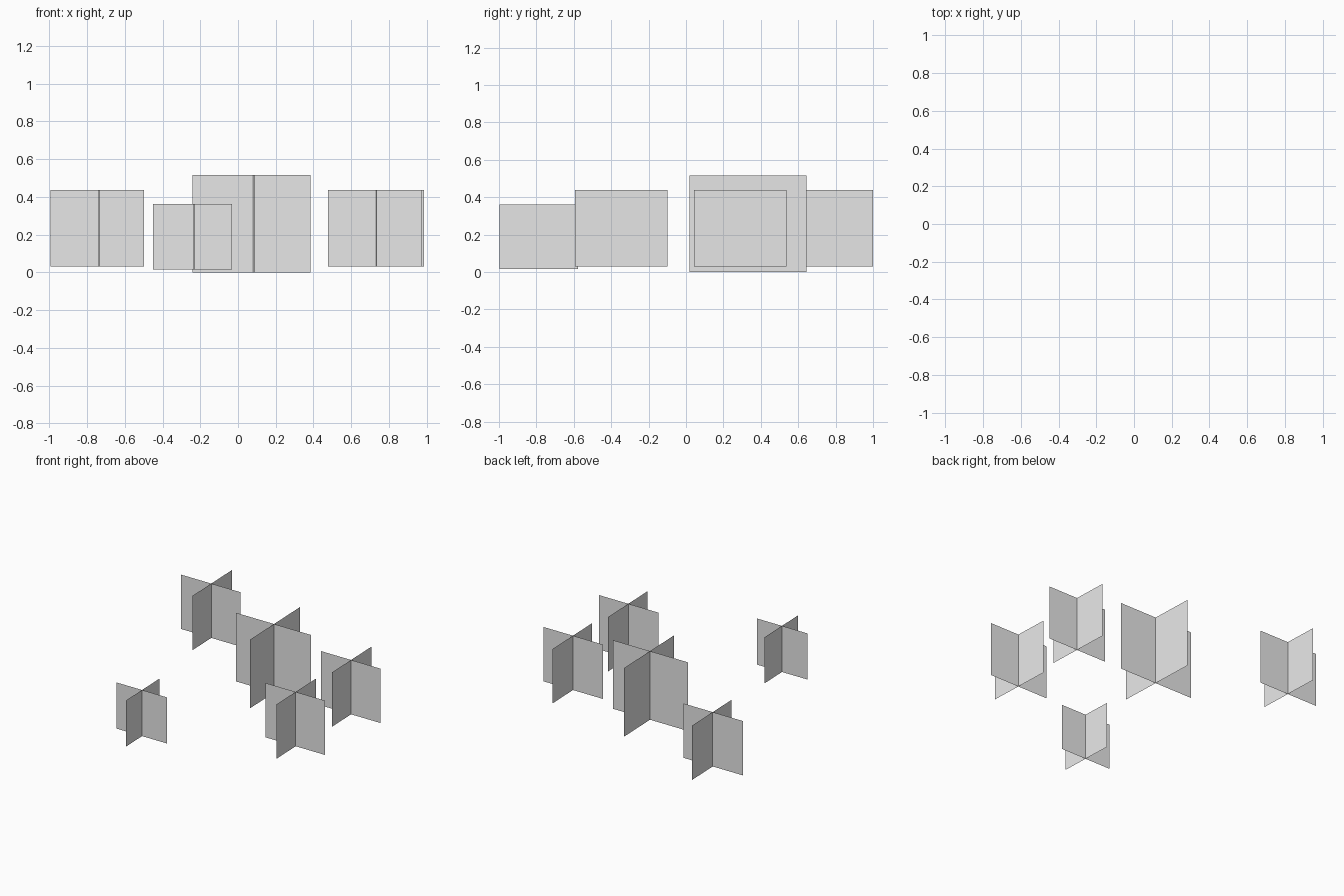
import bpy
import bmesh
from math import radians, sin, cos

cube = bpy.data.objects.get("Cube")
if cube:
    bpy.data.objects.remove(cube, do_unlink=True)

grey = bpy.data.materials.new("plain grey")
grey.use_nodes = True
colour = (0.8, 0.8, 0.8, 1)
grey.diffuse_color = colour
grey.node_tree.nodes["Principled BSDF"].inputs["Base Color"].default_value = colour

HEIGHT_RATIO = 0.824   # card height compared with its width
SKEW = radians(2.1)    # slight turn of the lengthwise card


def add_card(bm, cx, cy, dx, dy, height):
    """One upright card centred on (cx, cy), reaching (dx, dy) to each side."""
    corners = [(-1, 0), (1, 0), (1, height), (-1, height)]
    bm.faces.new([bm.verts.new((cx + s * dx, cy + s * dy, z)) for s, z in corners])


def crossed_cards(name, x, y, z, width):
    """Two upright cards crossing near their middles."""
    bm = bmesh.new()
    half, height = width / 2, width * HEIGHT_RATIO
    add_card(bm, 0, 0, half, 0, height)
    add_card(bm, 0.005 * width, 0.02 * width,
             half * sin(SKEW), -half * cos(SKEW), height)
    mesh = bpy.data.meshes.new(name)
    bm.to_mesh(mesh)
    bm.free()
    mesh.materials.append(grey)
    obj = bpy.data.objects.new(name, mesh)
    obj.location = (x, y, z)
    bpy.context.collection.objects.link(obj)


# Five clumps: name, position, width
clumps = [
    ("back_right_clump", -0.745, 0.743, 0.03, 0.495),
    ("centre_clump", 0.072, 0.319, 0, 0.625),
    ("back_left_clump", 0.739, 0.281, 0.03, 0.495),
    ("front_left_clump", 0.725, -0.356, 0.03, 0.495),
    ("front_small_clump", -0.241, -0.797, 0.016, 0.42),
]
for clump in clumps:
    crossed_cards(*clump)
